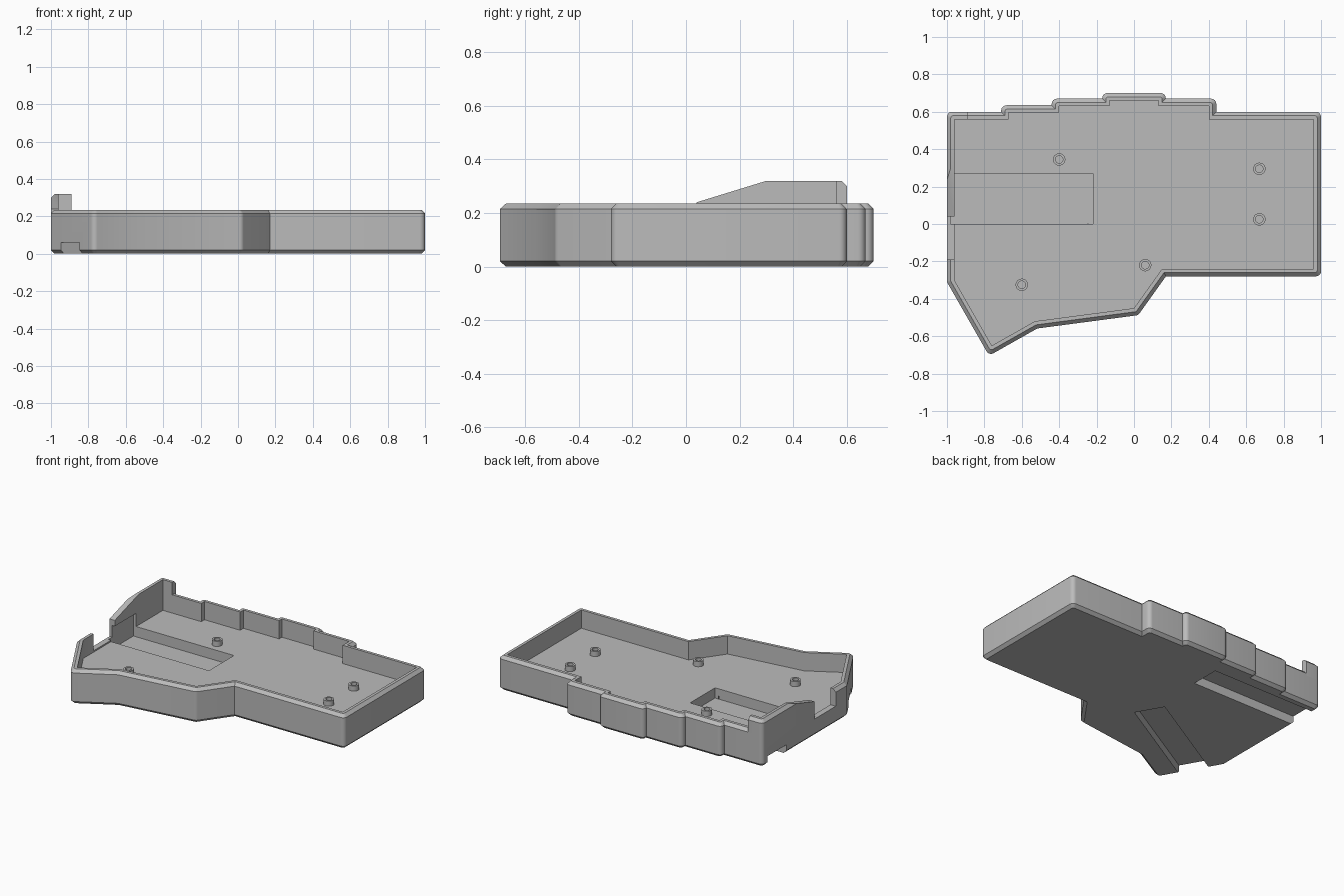
import bpy, bmesh, math
from mathutils import Vector

if "Cube" in bpy.data.objects:
    bpy.data.objects.remove(bpy.data.objects["Cube"])

grey = bpy.data.materials.new("plain grey")
grey.use_nodes = True
grey.diffuse_color = (0.5, 0.5, 0.5, 1)
grey.node_tree.nodes["Principled BSDF"].inputs["Base Color"].default_value = grey.diffuse_color

FLOOR, RIM, LIP_TOP = 0.11, 0.235, 0.32
WALL, CHAMFER = 0.04, 0.02

# Inner cavity outline, clockwise from the back right corner
INNER = [Vector(p) for p in [
    (0.96, 0.56), (0.96, -0.24), (0.15, -0.24), (0, -0.45), (-0.53, -0.52),
    (-0.76, -0.65), (-0.96, -0.3), (-0.96, 0.56), (-0.67, 0.56), (-0.67, 0.595),
    (-0.4, 0.595), (-0.4, 0.63), (-0.13, 0.63), (-0.13, 0.66), (0.13, 0.66),
    (0.13, 0.63), (0.4, 0.63), (0.4, 0.56)]]


def outline(d, steps=6):
    """Offset the cavity outline by d, rounding the convex corners."""
    pts = []
    for i, p in enumerate(INNER):
        e1 = (p - INNER[i - 1]).normalized()
        e2 = (INNER[(i + 1) % len(INNER)] - p).normalized()
        n1, n2 = Vector((-e1.y, e1.x)), Vector((-e2.y, e2.x))
        miter = (n1 + n2) / (1 + n1.dot(n2))
        if e1.x * e2.y - e1.y * e2.x > 0:
            pts.append(p + miter * d)
            continue
        r = 0.7 * d
        centre = p + miter * (d - r)
        turn = n1.angle_signed(n2)
        for k in range(steps + 1):
            a = -turn * k / steps
            c, s = math.cos(a), math.sin(a)
            pts.append(centre + r * Vector((n1.x * c - n1.y * s, n1.x * s + n1.y * c)))
    return pts


def finish(name, bm):
    bmesh.ops.remove_doubles(bm, verts=bm.verts, dist=1e-5)
    bmesh.ops.recalc_face_normals(bm, faces=bm.faces)
    mesh = bpy.data.meshes.new(name)
    bm.to_mesh(mesh)
    bm.free()
    mesh.materials.append(grey)
    obj = bpy.data.objects.new(name, mesh)
    bpy.context.collection.objects.link(obj)
    return obj


def loft(name, rings, closed=False):
    """Skin a list of (offset, height) rings; cap them or join them in a loop."""
    bm = bmesh.new()
    loops = [[bm.verts.new((p.x, p.y, z)) for p in outline(d)] for d, z in rings]
    pairs = list(zip(loops, loops[1:])) + ([(loops[-1], loops[0])] if closed else [])
    for a, b in pairs:
        for i in range(len(a)):
            j = (i + 1) % len(a)
            bm.faces.new((a[i], a[j], b[j], b[i]))
    if not closed:
        bm.faces.new(loops[0])
        bm.faces.new(loops[-1])
    return finish(name, bm)


def prism(name, profile, x0, x1):
    """Extrude a (y, z) profile along x."""
    bm = bmesh.new()
    face = bm.faces.new([bm.verts.new((x0, y, z)) for y, z in profile])
    out = bmesh.ops.extrude_face_region(bm, geom=[face])["geom"]
    bmesh.ops.translate(bm, vec=(x1 - x0, 0, 0),
                        verts=[g for g in out if isinstance(g, bmesh.types.BMVert)])
    return finish(name, bm)


def box(name, x0, x1, y0, y1, z0, z1):
    return prism(name, [(y0, z0), (y1, z0), (y1, z1), (y0, z1)], x0, x1)


def boolean(obj, cutter, operation="DIFFERENCE"):
    mod = obj.modifiers.new(cutter.name, "BOOLEAN")
    mod.object, mod.operation, mod.solver = cutter, operation, "EXACT"
    cutter.hide_render = True
    cutter.display_type = "WIRE"
    bpy.context.view_layer.objects.active = obj
    bpy.ops.object.modifier_apply(modifier=mod.name)
    bpy.data.objects.remove(cutter)


def smooth(obj):
    bpy.ops.object.select_all(action="DESELECT")
    obj.select_set(True)
    bpy.context.view_layer.objects.active = obj
    bpy.ops.object.shade_smooth_by_angle(angle=math.radians(30))


# Tray with chamfered walls
tray = loft("tray", [(WALL - CHAMFER, 0), (WALL, CHAMFER), (WALL, RIM - CHAMFER),
                     (WALL - CHAMFER, RIM), (0, RIM), (0, FLOOR)])

# Floor pocket, which undercuts the side wall
boolean(tray, box("pocket_cutter", -0.98, -0.22, 0, 0.27, 0.04, 0.2))
# Cable notch in the side wall
boolean(tray, box("notch_cutter", -1.1, -0.93, -0.19, 0.04, 0.12, 0.4))
# Leg channels in the underside
boolean(tray, box("side_channel_cutter", -1.1, -0.2, 0.345, 0.545, -0.1, 0.06))
channel = box("corner_channel_cutter", -0.2, 0.8, -0.1, 0.1, -0.1, 0.06)
channel.location = (-0.89, -0.485, 0)
channel.rotation_euler.z = math.radians(30)
bpy.context.view_layer.update()
boolean(tray, channel)
smooth(tray)

# Raised lip around the back corner
lip = loft("raised_lip", [(WALL, 0.2), (WALL, LIP_TOP - CHAMFER), (WALL - CHAMFER, LIP_TOP),
                          (0, LIP_TOP), (0, 0.2)], closed=True)
boolean(lip, prism("lip_shape", [(0.04, 0.1), (0.04, 0.24), (0.3, LIP_TOP), (0.35, 0.4),
                                 (0.8, 0.4), (0.8, 0.1)], -1.1, -0.89), "INTERSECT")
smooth(lip)

# Screw bosses on the floor
BOSSES = [(-0.4, 0.345), (0.67, 0.295), (0.67, 0.025), (0.06, -0.22), (-0.6, -0.325)]
for n, (x, y) in enumerate(BOSSES, 1):
    bm = bmesh.new()
    path = [(0.033, -0.01), (0.033, 0.035), (0.02, 0.035), (0.02, 0.002), (0, 0.002)]
    verts = [bm.verts.new((r, 0, FLOOR + z)) for r, z in path]
    edges = [bm.edges.new(pair) for pair in zip(verts, verts[1:])]
    bmesh.ops.spin(bm, geom=verts + edges, axis=(0, 0, 1), cent=(0, 0, 0),
                   angle=math.tau, steps=24)
    boss = finish(f"screw_boss_{n}", bm)
    boss.location = (x, y, 0)
    smooth(boss)
